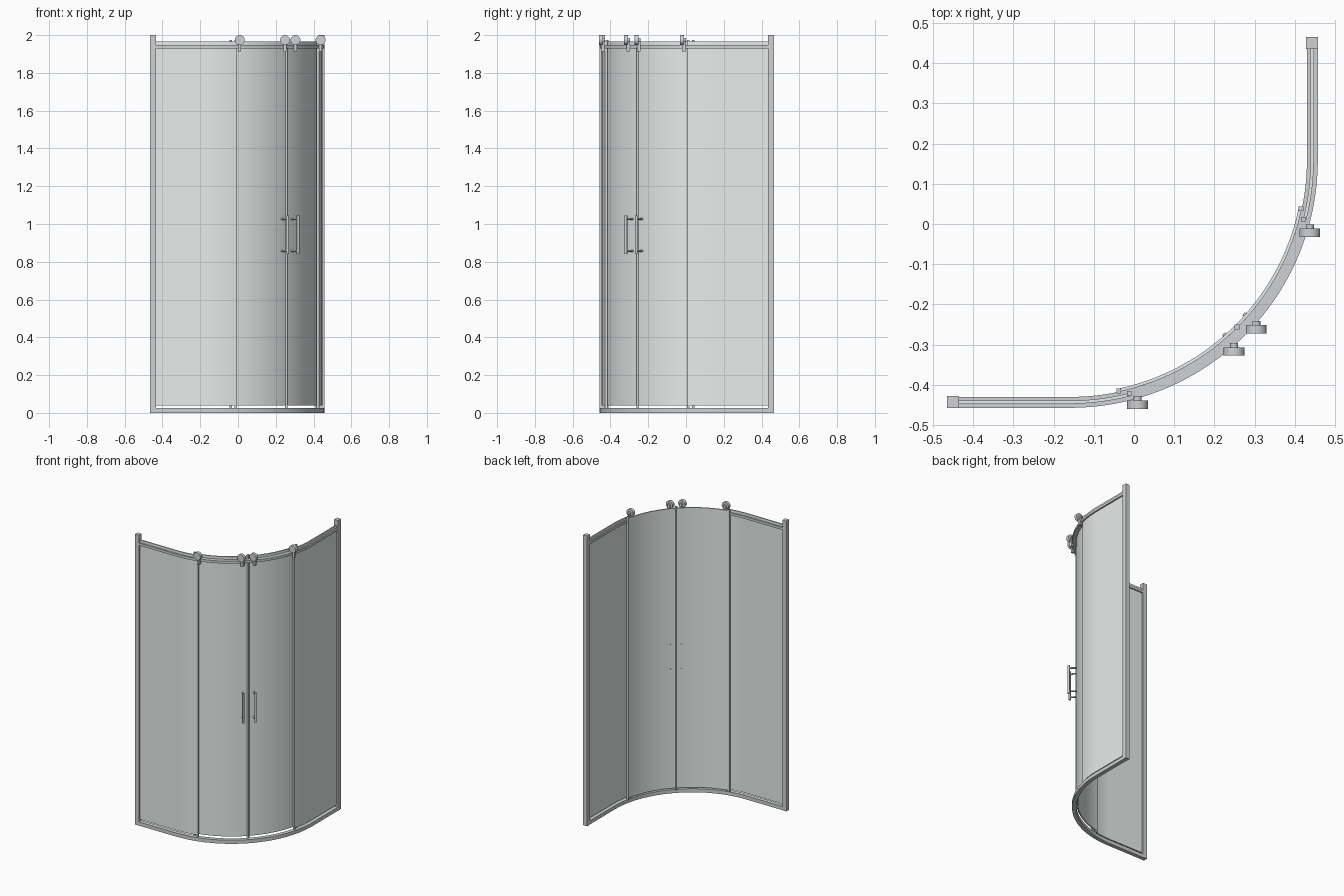
import bpy, bmesh, math
from mathutils import Vector, Matrix

if "Cube" in bpy.data.objects:
    bpy.data.objects.remove(bpy.data.objects["Cube"])

CX, CY = -0.16, 0.16      # centre of the quarter-round corner
END = 0.436               # where the straight runs meet the wall posts


def material(name, col):
    m = bpy.data.materials.new(name)
    m.diffuse_color = col
    m.use_nodes = True
    m.node_tree.nodes["Principled BSDF"].inputs["Base Color"].default_value = m.diffuse_color
    return m


METAL = material("brushed_metal", (0.62, 0.64, 0.66, 1))
GLASS = material("pale_glass", (0.80, 0.84, 0.83, 1))


def finish(name, bm, mat):
    bmesh.ops.recalc_face_normals(bm, faces=bm.faces)
    me = bpy.data.meshes.new(name)
    bm.to_mesh(me)
    bm.free()
    me.materials.append(mat)
    ob = bpy.data.objects.new(name, me)
    bpy.context.collection.objects.link(ob)
    bpy.ops.object.select_all(action='DESELECT')
    ob.select_set(True)
    bpy.context.view_layer.objects.active = ob
    bpy.ops.object.shade_smooth_by_angle(angle=math.radians(30))
    return ob


def polar(r, deg):
    a = math.radians(deg)
    return CX + r * math.cos(a), CY + r * math.sin(a)


def sweep(name, r0, r1, z0, z1, a0, a1, mat, start=False, end=False):
    """Rectangular section along the corner arc, with optional straight ends."""
    n = max(4, round((a1 - a0) / 1.5))
    angles = [a0 + (a1 - a0) * i / n for i in range(n + 1)]

    def station(f):
        return [(*f(r), z) for r, z in ((r0, z0), (r1, z0), (r1, z1), (r0, z1))]

    rings = [station(lambda r, a=a: polar(r, a)) for a in angles]
    if start:
        rings.insert(0, station(lambda r: (-END, CY - r)))
    if end:
        rings.append(station(lambda r: (CX + r, END)))
    bm = bmesh.new()
    vs = [[bm.verts.new(p) for p in ring] for ring in rings]
    for p, q in zip(vs, vs[1:]):
        for k in range(4):
            bm.faces.new((p[k], p[(k + 1) % 4], q[(k + 1) % 4], q[k]))
    bm.faces.new(vs[0])
    bm.faces.new(vs[-1])
    return finish(name, bm, mat)


def box(name, x0, x1, y0, y1, z0, z1, mat=METAL):
    bm = bmesh.new()
    m = Matrix.Translation(((x0 + x1) / 2, (y0 + y1) / 2, (z0 + z1) / 2))
    bmesh.ops.create_cube(bm, size=1, matrix=m @ Matrix.Diagonal((x1 - x0, y1 - y0, z1 - z0, 1)))
    return finish(name, bm, mat)


def rod(name, a, b, r, seg=16):
    a, b = Vector(a), Vector(b)
    d = b - a
    bm = bmesh.new()
    m = Matrix.Translation((a + b) / 2) @ d.to_track_quat('Z', 'Y').to_matrix().to_4x4()
    bmesh.ops.create_cone(bm, cap_ends=True, segments=seg, radius1=r, radius2=r,
                          depth=d.length, matrix=m)
    return finish(name, bm, METAL)


def strip(name, x, y, h):
    box(name, x - h, x + h, y - h, y + h, 0.026, 1.975)


# Bottom and top rails
sweep("bottom_rail", 0.59, 0.617, 0, 0.025, -90, 0, METAL, True, True)
sweep("top_rail", 0.59, 0.617, 1.93, 1.947, -90, 0, METAL, True, True)

# Wall posts
box("left_post", -0.465, -0.435, -0.458, -0.428, 0, 2)
box("right_post", 0.428, 0.458, 0.435, 0.465, 0, 2)

# Fixed panels and sliding doors
sweep("left_fixed_glass", 0.599, 0.607, 0.038, 1.965, -90, -75.7, GLASS, start=True)
sweep("right_fixed_glass", 0.599, 0.607, 0.038, 1.965, -14.3, 0, GLASS, end=True)
sweep("left_door_glass", 0.582, 0.590, 0.038, 1.965, -78, -45.3, GLASS)
sweep("right_door_glass", 0.582, 0.590, 0.038, 1.965, -44.7, -12, GLASS)

# Vertical seals on the glass edges
strip("left_fixed_seal", *polar(0.600, -75.7), 0.006)
strip("right_fixed_seal", *polar(0.600, -14.3), 0.006)
strip("left_door_seal", *polar(0.588, -78), 0.006)
strip("right_door_seal", *polar(0.588, -12), 0.006)
strip("meeting_seal", *polar(0.588, -45), 0.0065)

# Rollers: wheel facing the front, with a hanger behind it
for i, (x, y) in enumerate(((0.009, -0.449), (0.249, -0.317), (0.304, -0.262), (0.437, -0.022))):
    rod(f"roller_wheel_{i + 1}", (x, y + 0.0105, 1.974), (x, y - 0.0105, 1.974), 0.026, 32)
    rod(f"roller_axle_{i + 1}", (x, y + 0.021, 1.974), (x, y, 1.974), 0.01)
    box(f"roller_hanger_{i + 1}", x - 0.008, x + 0.008, y + 0.002, y + 0.02, 1.913, 1.965)

# Door handles: upright bar on two standoffs
for side, (x, y) in (("left", (0.263, -0.318)), ("right", (0.318, -0.263))):
    rod(f"{side}_handle_bar", (x, y, 0.84), (x, y, 1.045), 0.007)
    ang = math.degrees(math.atan2(y - CY, x - CX))
    for part, z in (("lower", 0.858), ("upper", 1.027)):
        rod(f"{side}_handle_{part}_standoff", (*polar(0.578, ang), z), (x, y, z), 0.005)
